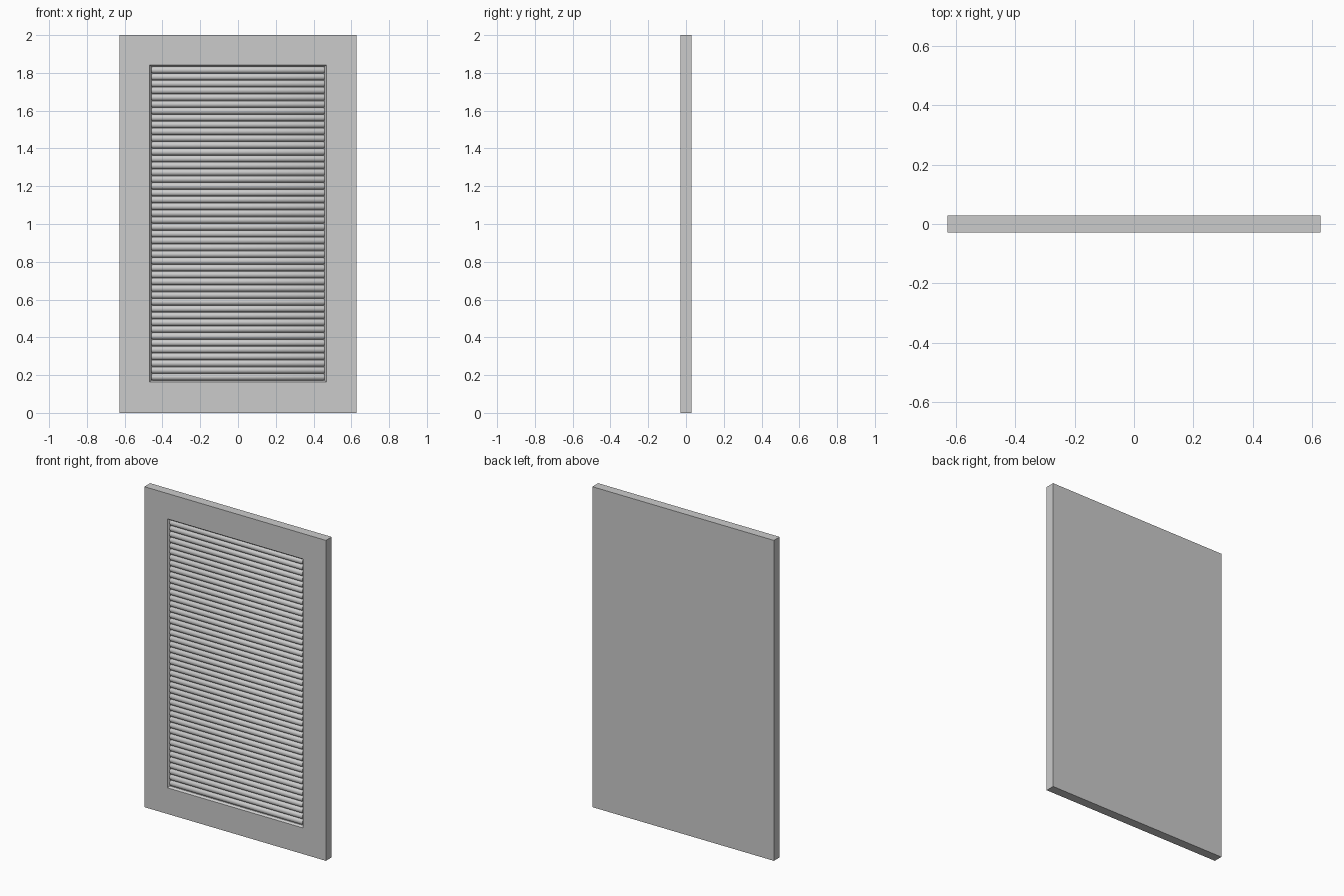
import bpy, bmesh, math

if "Cube" in bpy.data.objects:
    bpy.data.objects.remove(bpy.data.objects["Cube"])

W, H, T = 0.627, 2.0, 0.0285          # half width, height, half thickness
OX, OZ0, OZ1 = 0.468, 0.163, 1.842    # louvre opening
FLOOR = -0.008                        # depth of the recess floor
COUNT = 46


def make_object(name, bm):
    bmesh.ops.recalc_face_normals(bm, faces=bm.faces)
    mesh = bpy.data.meshes.new(name)
    bm.to_mesh(mesh)
    bm.free()
    ob = bpy.data.objects.new(name, mesh)
    bpy.context.collection.objects.link(ob)
    return ob


def rect(bm, hx, z0, z1, y):
    return [bm.verts.new((x, y, z)) for x, z in
            ((-hx, z0), (hx, z0), (hx, z1), (-hx, z1))]


def bridge(bm, a, b):
    n = len(a)
    for i in range(n):
        j = (i + 1) % n
        bm.faces.new((a[i], a[j], b[j], b[i]))


# Door slab: lofted rectangles from the back face round to the recess floor
bm = bmesh.new()
c = 0.009
rings = [rect(bm, W, 0, H, T),
         rect(bm, W, 0, H, -T),
         rect(bm, OX, OZ0, OZ1, -T),
         rect(bm, OX - c, OZ0 + c, OZ1 - c, -T + 0.012),
         rect(bm, OX - c, OZ0 + c, OZ1 - c, FLOOR)]
for a, b in zip(rings, rings[1:]):
    bridge(bm, a, b)
bm.faces.new(rings[0])
bm.faces.new(rings[-1])
make_object("door_frame", bm)

# Rounded slat with slightly tapered ends, repeated up the opening
pitch = (OZ1 - OZ0 - 2 * c) / COUNT
bm = bmesh.new()


def section(x, scale):
    pts = []
    for i in range(9):
        a = math.pi * i / 8
        pts.append(bm.verts.new((x, FLOOR - 0.017 * scale * math.sin(a),
                                 pitch * 0.49 * scale * math.cos(a))))
    return pts


ends = [section(x, s) for x, s in
        ((-0.459, 0.75), (-0.452, 1), (0.452, 1), (0.459, 0.75))]
for a, b in zip(ends, ends[1:]):
    bridge(bm, a, b)
bm.faces.new(ends[0])
bm.faces.new(ends[-1])
slats = make_object("louvre_slats", bm)
slats.location.z = OZ0 + c + pitch / 2
array = slats.modifiers.new("repeat", 'ARRAY')
array.count = COUNT
array.use_relative_offset = False
array.use_constant_offset = True
array.constant_offset_displace = (0, 0, pitch)

# Smooth the rounded slats, keeping their ends crisp
bpy.context.view_layer.objects.active = slats
slats.select_set(True)
bpy.ops.object.shade_smooth_by_angle(angle=math.radians(35))
